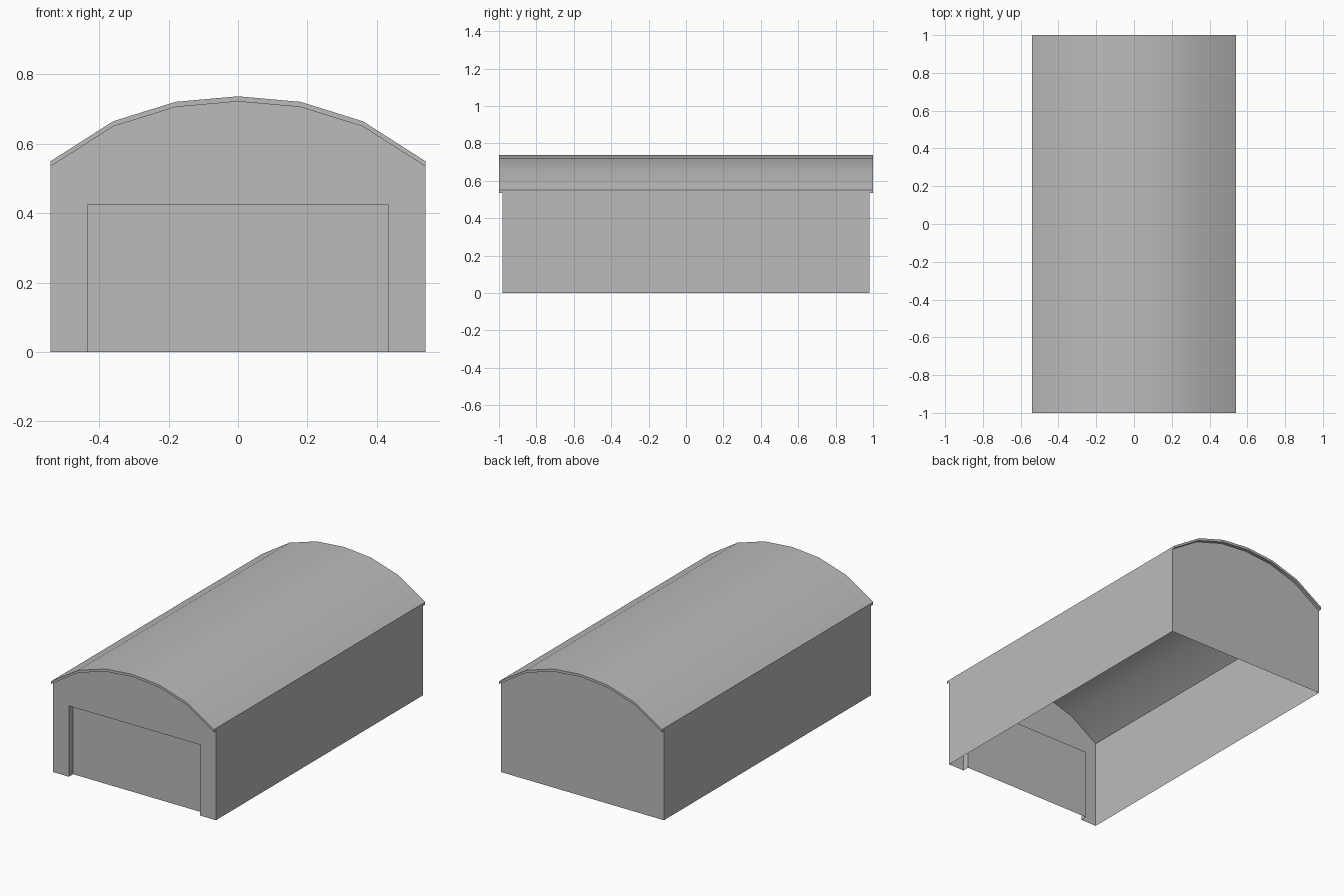
import bpy

if "Cube" in bpy.data.objects:
    bpy.data.objects.remove(bpy.data.objects["Cube"], do_unlink=True)

HALF_W, WALL_Y, ROOF_Y = 0.54, 0.98, 1.0
DOOR_X, DOOR_TOP, DOOR_Y = 0.434, 0.424, -0.94
THICK = 0.015

grey = bpy.data.materials.new("plain grey")
grey.use_nodes = True
grey.diffuse_color = (0.5, 0.5, 0.5, 1)
bsdf = next(n for n in grey.node_tree.nodes if n.type == "BSDF_PRINCIPLED")
bsdf.inputs["Base Color"].default_value = grey.diffuse_color

# Arch profile, from the left eave to the right eave (top skin and underside)
half = [(0.18, 0.721), (0.36, 0.665), (HALF_W, 0.55)]
arch = half[::-1] + [(0, 0.737)] + [(-x, z) for x, z in half]
under = [(x, z - THICK) for x, z in arch]


def make(name, polys):
    """Make an object from a list of polygons."""
    verts, faces = [], []
    for poly in polys:
        faces.append(range(len(verts), len(verts) + len(poly)))
        verts += poly
    mesh = bpy.data.meshes.new(name)
    mesh.from_pydata(verts, [], [list(f) for f in faces])
    mesh.materials.append(grey)
    obj = bpy.data.objects.new(name, mesh)
    bpy.context.collection.objects.link(obj)
    return obj


def at_y(points, y):
    return [(x, y, z) for x, z in points]


def strip(points, y0, y1):
    """Sweep an open profile along y."""
    return [[(a[0], y0, a[1]), (b[0], y0, b[1]), (b[0], y1, b[1]), (a[0], y1, a[1])]
            for a, b in zip(points, points[1:])]


# Side walls
eave = under[0][1]
for name, s in (("left_wall", 1), ("right_wall", -1)):
    wall = strip([(s * HALF_W, 0), (s * HALF_W, eave)][::s], -WALL_Y, WALL_Y)
    wall = [p[::-1] if s > 0 else p for p in wall]
    make(name, [[p for p in q] for q in wall] if s < 0 else [q[::-1] for q in wall])

# Gable walls: closed back, front cut around the doorway
feet = [(-HALF_W, 0), (HALF_W, 0)]
doorway = [(-DOOR_X, 0), (-DOOR_X, DOOR_TOP), (DOOR_X, DOOR_TOP), (DOOR_X, 0)]
make("back_wall", [at_y(feet + under, WALL_Y)[::-1]])
make("front_wall", [at_y(feet[:1] + doorway + feet[1:] + under, -WALL_Y)])

# Recessed door with its jambs and lintel
make("door_frame", strip(doorway, -WALL_Y, DOOR_Y))
make("door_panel", [at_y(doorway, DOOR_Y)[::-1]])

# Curved roof slab with a small overhang at both ends
loop = arch + under[::-1]
polys = strip(loop + loop[:1], -ROOF_Y, ROOF_Y)
for a, b, c, d in zip(arch, arch[1:], under[1:], under):
    polys.append(at_y([a, b, c, d], -ROOF_Y))
    polys.append(at_y([d, c, b, a], ROOF_Y))
roof = make("roof", polys)

# Weld the roof and smooth its curve
import bmesh
bm = bmesh.new()
bm.from_mesh(roof.data)
bmesh.ops.remove_doubles(bm, verts=bm.verts, dist=0.0001)
bmesh.ops.recalc_face_normals(bm, faces=bm.faces)
bm.to_mesh(roof.data)
bm.free()
bpy.ops.object.select_all(action="DESELECT")
roof.select_set(True)
bpy.context.view_layer.objects.active = roof
bpy.ops.object.shade_smooth_by_angle(angle=0.6)
